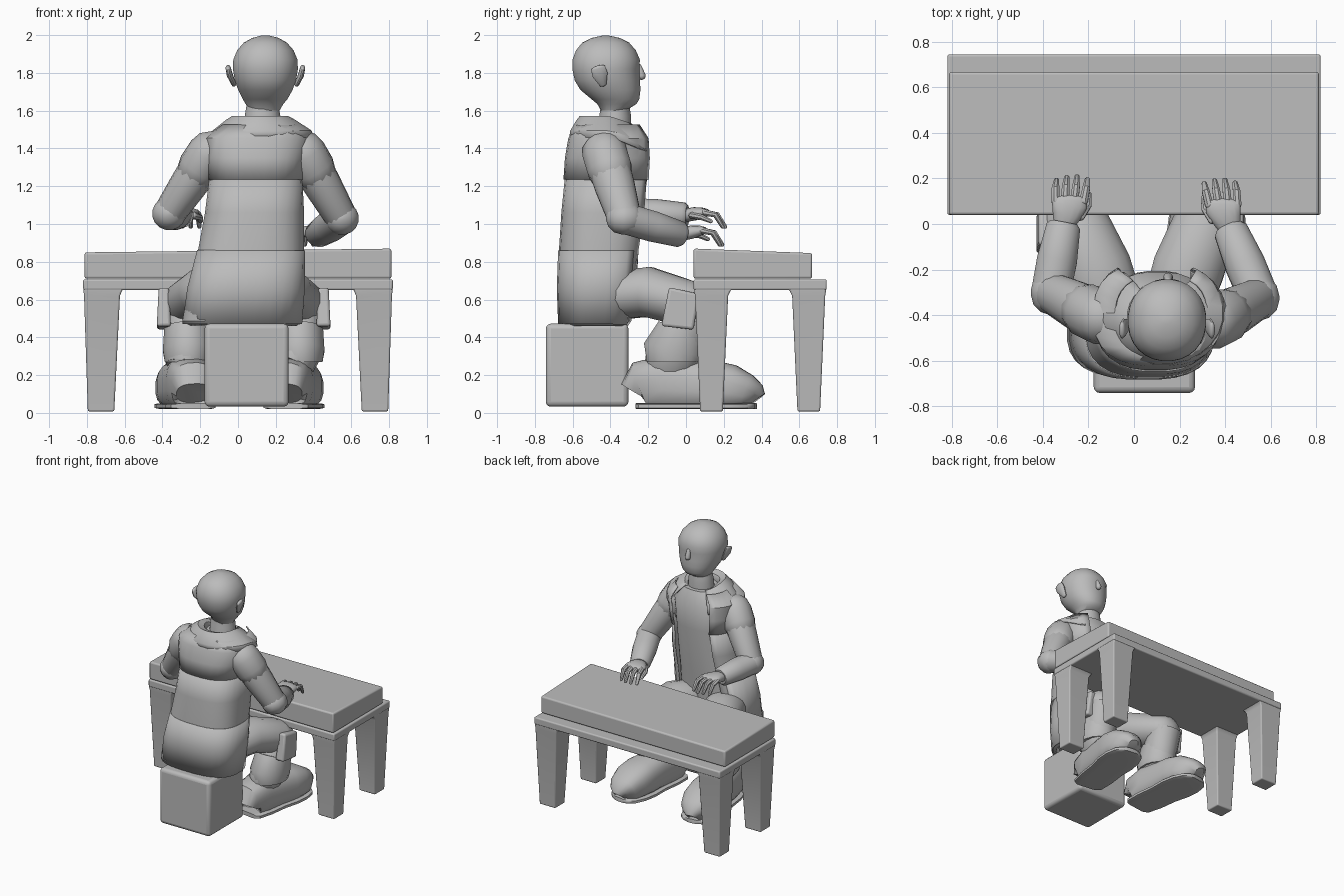
import bpy, bmesh, math
from mathutils import Vector as V

if "Cube" in bpy.data.objects:
    bpy.data.objects.remove(bpy.data.objects["Cube"])

grey = bpy.data.materials.new("plain_grey")
grey.diffuse_color = (0.5, 0.5, 0.5, 1)
grey.use_nodes = True
grey.node_tree.nodes["Principled BSDF"].inputs["Base Color"].default_value = grey.diffuse_color


def skin(name, rings, cap=True, keep=None, bevel=0, solid=0, smooth=40):
    """Skin a stack of equal rings; keep(angle index) can leave a gap."""
    bm = bmesh.new()
    rows = [[bm.verts.new(p) for p in r] for r in rings]
    n = len(rows[0])
    for a, b in zip(rows, rows[1:]):
        for i in range(n):
            if keep is None or keep(i):
                j = (i + 1) % n
                bm.faces.new((a[i], a[j], b[j], b[i]))
    if cap:
        bm.faces.new(rows[0][::-1])
        bm.faces.new(rows[-1])
    bmesh.ops.delete(bm, geom=[v for v in bm.verts if not v.link_faces], context='VERTS')
    bmesh.ops.recalc_face_normals(bm, faces=bm.faces)
    me = bpy.data.meshes.new(name)
    bm.to_mesh(me)
    bm.free()
    me.materials.append(grey)
    ob = bpy.data.objects.new(name, me)
    bpy.context.collection.objects.link(ob)
    if bevel:
        m = ob.modifiers.new("bevel", 'BEVEL')
        m.width, m.segments, m.limit_method = bevel, 3, 'ANGLE'
    if solid:
        m = ob.modifiers.new("thickness", 'SOLIDIFY')
        m.thickness, m.offset = solid, 1
    bpy.ops.object.select_all(action='DESELECT')
    ob.select_set(True)
    bpy.context.view_layer.objects.active = ob
    bpy.ops.object.shade_smooth_by_angle(angle=math.radians(smooth))
    return ob


def oval(n, p=2.0):
    """Unit superellipse points."""
    out = []
    for i in range(n):
        a = 2 * math.pi * (i + 0.5) / n
        c, s = math.cos(a), math.sin(a)
        out.append((math.copysign(abs(c) ** (2 / p), c), math.copysign(abs(s) ** (2 / p), s)))
    return out


def loft(name, secs, n=28, p=2.0, gap=0, **kw):
    """Level rings from (z, x0, x1, y0, y1[, forward drop]); gap opens the +y side."""
    rings = []
    for z, x0, x1, y0, y1, *d in secs:
        drop = d[0] if d else 0
        rings.append([V(((x0 + x1) / 2 + u * (x1 - x0) / 2, (y0 + y1) / 2 + v * (y1 - y0) / 2,
                         z - drop * max(v, 0))) for u, v in oval(n, p)])
    keep = (lambda i: abs((i + 1) % n - n / 4) > gap) if gap else None
    return skin(name, rings, cap=not gap, keep=keep, **kw)


def tube(name, pts, n=16, p=2.0, dome=True, floor=None, **kw):
    """Limb through (point, half width, half height) with rounded ends."""
    pts = [(V(q), w, h) for q, w, h in pts]
    if dome:
        for end, nxt in ((0, 1), (-1, -2)):
            q, w, h = pts[end]
            d = (q - pts[nxt][0]).normalized() * min(w, h)
            extra = [(q + d * 0.5, w * .87, h * .87), (q + d * .87, w * .5, h * .5), (q + d, w * .1, h * .1)]
            pts = extra[::-1] + pts if end == 0 else pts + extra
    rings = []
    for i, (q, w, h) in enumerate(pts):
        t = (pts[min(i + 1, len(pts) - 1)][0] - pts[max(i - 1, 0)][0]).normalized()
        side = V((1, 0, 0)) - t * t.x
        side.normalize()
        up = side.cross(t)
        ring = [q + side * u * w + up * v * h for u, v in oval(n, p)]
        if floor is not None:
            for c in ring:
                c.z = max(c.z, floor)
        rings.append(ring)
    return skin(name, rings, **kw)


def rect(x0, x1, y0, y1, *z):
    z = z * 4 if len(z) == 1 else z
    return [V((x0, y0, z[0])), V((x1, y0, z[1])), V((x1, y1, z[2])), V((x0, y1, z[3]))]


# Table: frame slab, tapered legs and the slightly tilted top case
skin("table_frame", [rect(-.82, .82, .04, .745, .65), rect(-.82, .82, .04, .745, .707)], bevel=.01)
skin("table_top_case", [rect(-.812, .812, .04, .668, .711),
                        rect(-.812, .812, .04, .668, .85, .87, .846, .838)], bevel=.012)
for sx in (-1, 1):
    for fy in (0, 1):
        rings = []
        for z, xo, xi, a, b in ((.008, .795, .655, .035, .155), (.62, .815, .625, .008, .183),
                                (.645, .818, .615, .004, .195), (.66, .818, .6, .004, .21)):
            y0, y1 = (.745 - b, .745 - a) if fy else (.04 + a, .04 + b)
            rings.append(rect(min(sx * xo, sx * xi), max(sx * xo, sx * xi), y0, y1, z))
        skin("table_leg", rings, bevel=.008)

# Stool block
skin("stool", [rect(-.177, .268, -.742, -.305, .033), rect(-.177, .268, -.742, -.305, .472)], bevel=.026)

# Head, ears, nose and neck
loft("head", [(1.60, .06, .22, -.45, -.32), (1.635, .04, .24, -.47, -.262), (1.66, .025, .262, -.50, -.247),
              (1.71, .0, .29, -.56, -.24), (1.76, -.018, .308, -.59, -.243), (1.82, -.028, .318, -.603, -.246),
              (1.87, -.026, .316, -.602, -.243), (1.92, -.005, .295, -.583, -.265), (1.96, .03, .26, -.55, -.30),
              (1.985, .075, .215, -.50, -.35), (1.998, .125, .165, -.44, -.41)], p=2.15)
for x, s in ((-.032, -1), (.322, 1)):
    tube("ear", [((x - s * .01, -.44, 1.74), .012, .02), ((x + s * .012, -.455, 1.79), .016, .042),
                 ((x + s * .02, -.465, 1.825), .014, .04)], n=12)
tube("nose", [((.15, -.248, 1.835), .014, .012), ((.15, -.235, 1.785), .022, .022)], n=10)
loft("neck", [(1.48, .03, .23, -.47, -.29), (1.57, .035, .225, -.46, -.29), (1.6, .04, .22, -.455, -.295),
              (1.66, .05, .22, -.45, -.30)])

# Torso: shirt, open coat, upper yoke and broad collar
loft("shirt", [(.5, -.24, .3, -.64, -.27), (.87, -.17, .31, -.64, -.25), (1.24, -.11, .31, -.61, -.205),
               (1.42, -.12, .33, -.59, -.21), (1.52, -.02, .26, -.55, -.26)], p=2.5)
loft("coat", [(.465, -.25, .31, -.64, -.29), (.49, -.29, .335, -.672, -.27), (.66, -.26, .345, -.675, -.25),
              (.87, -.205, .345, -.667, -.23), (1.06, -.17, .345, -.655, -.20), (1.26, -.145, .335, -.635, -.185)],
     p=2.7, gap=2.5, solid=.006)
loft("coat_hem_band", [(.47, -.288, .333, -.67, -.27), (.66, -.262, .347, -.677, -.25),
                       (.86, -.21, .348, -.67, -.232)], p=2.7, gap=3, solid=.008)
loft("coat_yoke", [(1.235, -.15, .34, -.64, -.178), (1.35, -.165, .355, -.632, -.172),
                   (1.45, -.17, .375, -.615, -.18), (1.52, -.08, .32, -.58, -.23)],
     p=2.6, gap=2.5, solid=.01)
loft("collar", [(1.455, -.15, .40, -.612, -.17, .09), (1.49, -.13, .385, -.608, -.18, .08),
                (1.545, -.06, .30, -.575, -.23, .06), (1.565, -.03, .265, -.56, -.26, .05),
                (1.55, .0, .245, -.52, -.28, .05), (1.49, .02, .23, -.49, -.29, .03)],
     n=24, gap=2.5, solid=.008, smooth=30)

# Arms: sleeve cap, upper arm, forearm and hand per side
ARMS = ((-1, (-.15, -.41, 1.375), (-.365, -.30, 1.055), (-.31, -.01, 1.045), (-.283, .085, 1.06), .03),
        (1, (.35, -.43, 1.375), (.55, -.325, 1.03), (.425, -.03, .945), (.392, .07, .965), -.045)
        )
for s, sh, el, wr, pm, fan in ARMS:
    S, E, W, P = V(sh), V(el), V(wr), V(pm)
    tube("sleeve_cap", [(S, .118, .122), (S.lerp(E, .25), .118, .122)], n=12)
    tube("upper_arm", [(S, .11, .115), (S.lerp(E, .5), .1, .108), (E, .085, .09)])
    tube("forearm", [(E, .088, .084), (E.lerp(W, .5), .09, .083), (W, .076, .07),
                     (W + (W - E) * .06, .06, .055)], dome=False)
    tube("elbow", [(E + V((0, -.01, 0)), .09, .088), (E + V((0, .01, 0)), .09, .088)])
    tube("palm", [(W, .045, .036), (W.lerp(P, .55), .066, .036), (P, .08, .028), (P + V((0, .02, 0)), .075, .022)], p=2.3)
    for k in range(4):
        u = (k - 1.5) * .041
        a = P + V((u, .015, 0))
        ln = .125 - abs(k - 1.6) * .014
        b = a + V((u * .1 + fan * .2, ln * .55, -.012))
        tube("finger", [(a, .02, .018), (b, .018, .016),
                        (b + V((fan * .15, ln * .35, -.062)), .012, .011)], n=8)
    tip = P + V((-s * .085, .045, -.045))
    tube("thumb", [(P + V((-s * .045, -.05, -.015)), .024, .02), (P + V((-s * .08, 0, -.025)), .019, .016),
                   (tip, .013, .012)], n=8)

# Legs: thigh, trouser leg, thigh pocket and rounded boot per side
for s, hip, knee, foot in ((-1, -.10, -.265, -.275), (1, .18, .325, .29)):
    tube("thigh", [((hip, -.38, .62), .15, .13), ((hip * .6 + knee * .4, -.2, .64), .16, .135),
                   ((knee, .02, .575), .145, .125)])
    tube("trouser_leg", [((knee, .04, .58), .13, .125), ((knee, .0, .45), .125, .13),
                         ((knee, -.06, .33), .125, .16), ((foot, -.08, .25), .11, .14)], dome=False)
    tube("trouser_cuff", [((knee, -.02, .44), .128, .135), ((knee, -.06, .33), .135, .17),
                          ((knee, -.06, .27), .125, .15)], dome=False)
    x0, x1 = sorted((knee + s * .09, knee + s * .165))
    skin("thigh_pocket", [[c + V((0, -.04, 0)) for c in rect(x0, x1, -.09, .08, .46, .46, .44, .44)],
                          rect(x0 + .01, x1 - .01, -.09, .07, .665, .665, .63, .63)], bevel=.015)
    boot = []
    for y, w, top in ((-.255, .09, .2), (-.235, .115, .27), (-.12, .13, .3), (.02, .13, .285), (.14, .145, .275),
                      (.24, .14, .25), (.32, .115, .2), (.355, .08, .16), (.37, .04, .12)):
        boot.append(((foot + s * .13 * (y - .05), y, top / 2 + .005), w, top / 2))
    tube("boot", boot, n=20, p=2.6, dome=False, floor=.045)
    tube("boot_sole", [(q, w * 1.02 + .003, .016) for (q, w, t) in
                       [((x, y, .036), w, t) for (x, y, z), w, t in boot]], n=12, p=5, dome=False)
